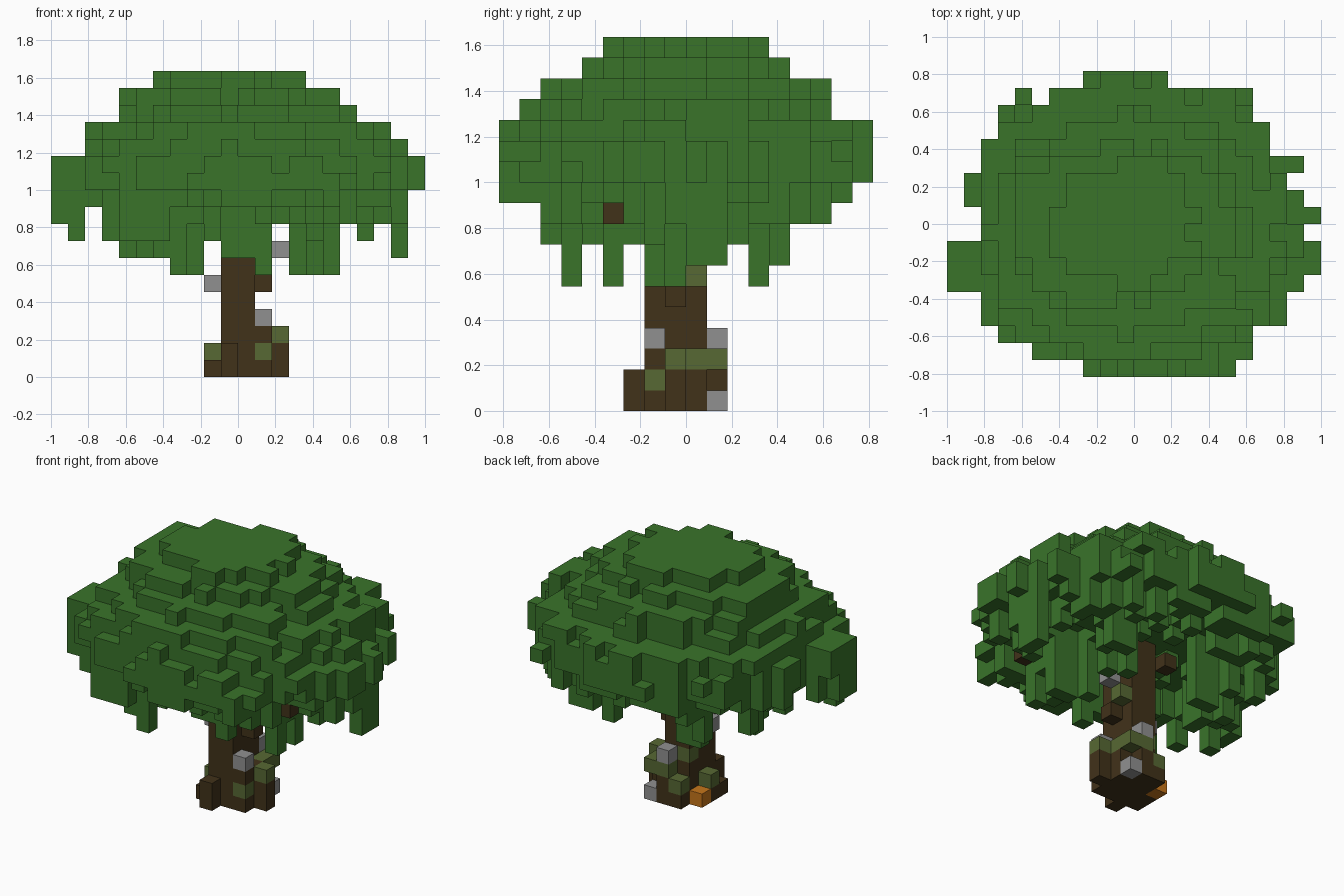
import bpy, bmesh, random
from mathutils import Vector

if "Cube" in bpy.data.objects:
    bpy.data.objects.remove(bpy.data.objects["Cube"])

random.seed(5)
CELL = 1 / 11


def material(name, rgb):
    mat = bpy.data.materials.new(name)
    mat.use_nodes = True
    mat.diffuse_color = (*rgb, 1)
    mat.node_tree.nodes["Principled BSDF"].inputs["Base Color"].default_value = (*rgb, 1)
    return mat


def box(x, y, z):
    """All cells in half-open ranges."""
    return {(i, j, k) for i in range(*x) for j in range(*y) for k in range(*z)}


# Trunk core, flared roots and branch stubs
trunk = box((-1, 1), (-2, 1), (0, 11))
trunk |= box((-1, 0), (-3, -2), (0, 2))
trunk |= box((-2, -1), (-2, 0), (0, 1))
trunk |= box((1, 2), (-2, 1), (0, 3))
trunk |= box((2, 3), (-1, 0), (0, 2))
trunk |= box((-1, 1), (1, 2), (0, 2))
trunk |= box((1, 2), (-1, 0), (5, 6))
trunk |= box((6, 7), (-4, -3), (9, 10))
trunk |= box((-2, -1), (1, 2), (9, 10))

# Accent blocks on the trunk
moss = {(-2, -1, 1), (1, -2, 1), (-1, 1, 1), (2, -1, 2), (1, 0, 2),
        (0, 1, 2), (1, 1, 2), (-1, 0, 3), (1, 0, 6)}
stones = {(1, 1, 0), (1, -2, 3), (0, 1, 3), (-2, -1, 5), (2, 0, 7)}
fungus = {(-2, 0, 0)}
trunk -= moss | stones | fungus

# Canopy plan: x span of each row, from back to front
rows = [(-3, 2), (-5, 7), (-8, 7), (-8, 8), (-9, 8), (-9, 10), (-10, 9), (-10, 10), (-9, 11),
        (-9, 10), (-11, 11), (-11, 11), (-11, 10), (-9, 9), (-9, 9), (-8, 7), (-6, 7), (-3, 6)]
plan = {(x, 8 - i) for i, (a, b) in enumerate(rows) for x in range(a, b)}
plan.add((-7, 7))

# Stepped dome: x and y extents of each upper layer
steps = [(-10, 10, -9, 9), (-9, 9, -8, 7), (-8, 7, -7, 7), (-8, 6, -5, 5), (-5, 4, -4, 4)]

# Lowest hanging layer allowed for each column across and along
low_x = [9, 8, 10, 8, 7, 7, 7, 6, 6, 8, 7, 7, 6, 9, 6, 6, 6, 9, 8, 9, 7, 11]
low_y = [10, 10, 8, 6, 8, 6, 8, 6, 6, 7, 7, 8, 6, 7, 9, 9, 10, 11]

# Long vines that hang as low as allowed
vines = {(5, -4), (1, -4), (-1, -4), (0, -4), (9, 0), (-7, -7), (5, -2), (7, -2), (4, -2),
         (3, -1), (3, 3), (4, 4), (-8, 3), (-8, -1), (-10, -4), (-11, -4), (-11, -3),
         (-4, 3), (-3, 3), (-5, 4), (-4, -6), (-5, -6), (-7, 1), (3, 1), (0, -9),
         (-2, -5), (-6, 0), (4, 2), (-4, -3)}


def in_step(x, y, step):
    a, b, c, d = step
    u = (2 * x + 1 - a - b) / (b - a)
    v = (2 * y + 1 - c - d) / (d - c)
    return u * u + v * v < 1 + random.uniform(-0.24, 0.08)


def underside(spread):
    """Thin rim, lower skirt, then a hollow middle."""
    if spread > 0.85:
        return random.choice((10, 11, 11))
    if spread > 0.42:
        return random.choice((9, 10, 10, 11))
    return random.choice((10, 11, 11))


canopy = set()
for x, y in sorted(plan):
    spread = ((x + 0.5) / 10.5) ** 2 + ((y + 0.5) / 9) ** 2
    top = 13
    for step in steps:
        if not in_step(x, y, step):
            break
        top += 1
    limit = max(low_x[x + 11], low_y[y + 9])
    if y == -4 and x > 6:
        limit = max(limit, 10)
    bottom = max(limit, underside(spread))
    if (x, y) in vines:
        bottom = limit
    elif spread > 0.85 and abs(x + 0.5) < 9:
        # loose single blocks around the rim
        top -= random.choice((0, 0, 1)) if top == 13 else 0
        bottom = max(bottom, random.choice((10, 11, top - 1)))
    elif 0.25 < spread < 0.9 and random.random() < 0.2:
        bottom = random.randint(max(limit, 7), bottom)
    canopy |= box((x, x + 1), (y, y + 1), (bottom, top))
canopy -= trunk | moss | stones

parts = [
    ("leaf_canopy", canopy, material("leaf green", (0.041, 0.172, 0.023))),
    ("trunk", trunk, material("bark brown", (0.053, 0.032, 0.010))),
    ("moss_blocks", moss, material("moss olive", (0.095, 0.140, 0.033))),
    ("stone_blocks", stones, material("stone grey", (0.28, 0.28, 0.28))),
    ("fungus_block", fungus, material("fungus orange", (0.57, 0.18, 0.011))),
]
solid = set().union(*(cells for _, cells, _ in parts))


def build(name, cells, mat):
    """Skin a set of cells with only its exposed square faces."""
    bm = bmesh.new()
    verts = {}
    for cell in sorted(cells):
        for axis in range(3):
            for side in (0, 1):
                near = list(cell)
                near[axis] += 2 * side - 1
                if tuple(near) in solid:
                    continue
                u, v = (axis + 1) % 3, (axis + 2) % 3
                loop = []
                for du, dv in ((0, 0), (1, 0), (1, 1), (0, 1)):
                    p = list(cell)
                    p[axis] += side
                    p[u] += du
                    p[v] += dv
                    key = tuple(p)
                    if key not in verts:
                        verts[key] = bm.verts.new(Vector(key) * CELL)
                    loop.append(verts[key])
                bm.faces.new(loop if side else loop[::-1])
    mesh = bpy.data.meshes.new(name)
    bm.to_mesh(mesh)
    bm.free()
    mesh.materials.append(mat)
    bpy.context.collection.objects.link(bpy.data.objects.new(name, mesh))


for part in parts:
    build(*part)
